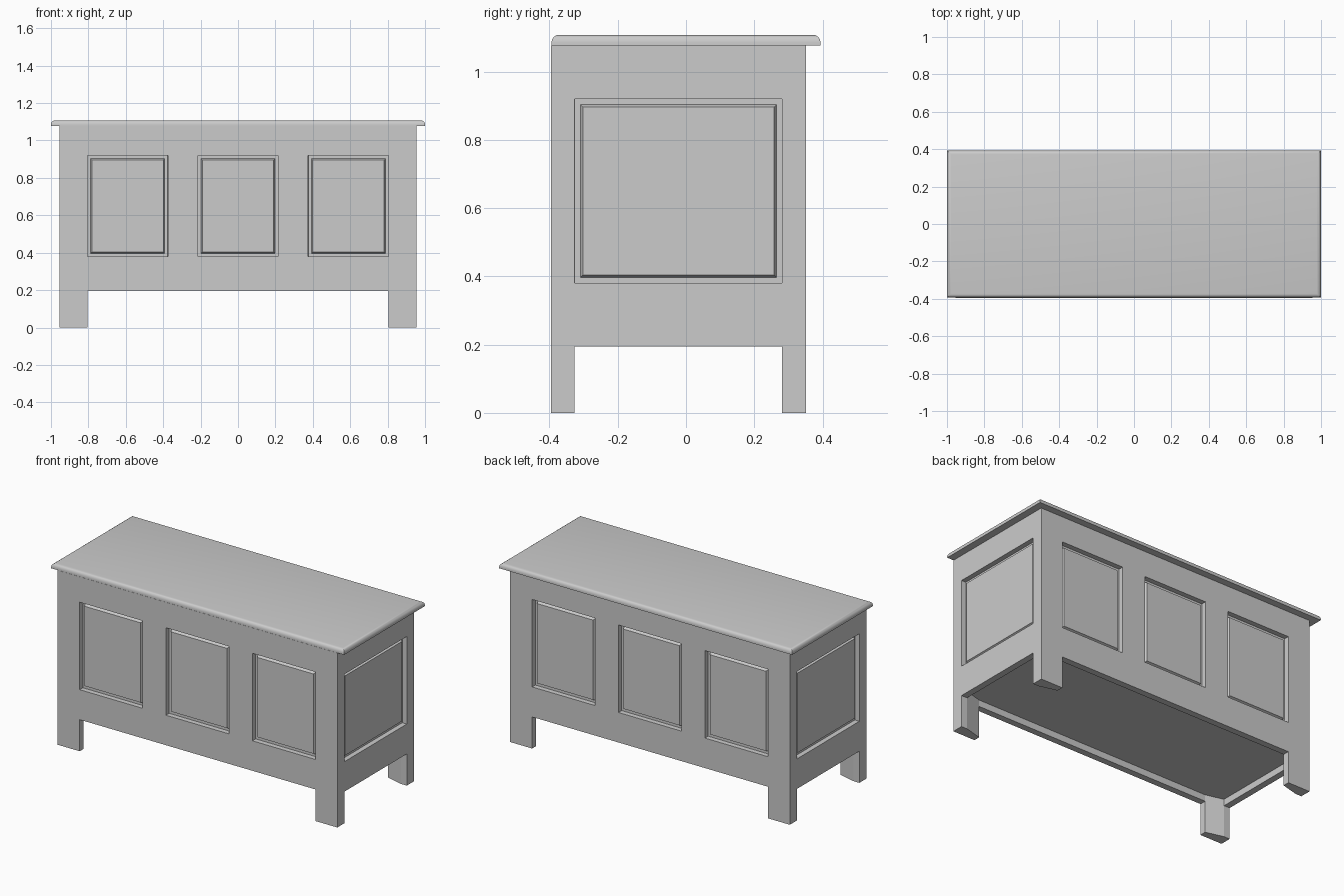
import bpy, bmesh

if "Cube" in bpy.data.objects:
    bpy.data.objects.remove(bpy.data.objects["Cube"])

grey = bpy.data.materials.new("plain grey")
grey.use_nodes = True
COLOUR = (0.6, 0.6, 0.6, 1)
grey.diffuse_color = COLOUR
grey.node_tree.nodes["Principled BSDF"].inputs["Base Color"].default_value = COLOUR

HX, HY = 0.955, 0.373          # half size of the body
LEG_X, LEG_Y = 0.805, 0.304    # inner ends of the legs
WALL = 0.04                    # apron thickness
APRON, FLOOR, TOP = 0.195, 0.235, 1.077
PANEL_LOW, PANEL_HIGH = 0.38, 0.92
BODY_Y = -0.022                # the body sits flush with the lid's front


def finish(bm, name, y=0.0):
    mesh = bpy.data.meshes.new(name)
    bm.to_mesh(mesh)
    bm.free()
    obj = bpy.data.objects.new(name, mesh)
    obj.location.y = y
    mesh.materials.append(grey)
    bpy.context.collection.objects.link(obj)
    return obj


def add_face(bm, points):
    return bm.faces.new([bm.verts.new(p) for p in points])


def wall(bm, cuts, panel_columns, place):
    """Grid wall with legs at both ends; returns the panel cells."""
    heights = [0, APRON, PANEL_LOW, PANEL_HIGH, TOP]
    panels = []
    last = len(cuts) - 2
    for i in range(last + 1):
        for j in range(4):
            if j == 0 and 0 < i < last:
                continue
            a, b, low, high = cuts[i], cuts[i + 1], heights[j], heights[j + 1]
            face = add_face(bm, [place(a, low), place(b, low), place(b, high), place(a, high)])
            if j == 2 and i in panel_columns:
                panels.append(face)
    return panels


# Chest body: four panelled walls
bm = bmesh.new()
long_cuts = [-HX, -LEG_X, -0.375, -0.215, 0.215, 0.375, LEG_X, HX]
side_cuts = [-HY, -LEG_Y, LEG_Y, HY]
panels = []
for s in (-1, 1):
    panels += wall(bm, long_cuts, (1, 3, 5), lambda u, z: (u, s * HY, z))
    panels += wall(bm, side_cuts, (1,), lambda u, z: (s * HX, u, z))

# Five-sided legs with a slanted inner face
IX, IY = HX - WALL, HY - WALL
for sx in (-1, 1):
    for sy in (-1, 1):
        foot = [(HX, HY), (LEG_X, HY), (LEG_X, IY), (IX, LEG_Y), (HX, LEG_Y)]
        foot = [(x * sx, y * sy) for x, y in foot]
        add_face(bm, [(x, y, 0) for x, y in foot])
        for k in (1, 2, 3):
            (ax, ay), (bx, by) = foot[k], foot[k + 1]
            high = FLOOR if k == 2 else APRON
            ring = [(ax, ay, 0), (bx, by, 0), (bx, by, APRON), (ax, ay, APRON)]
            add_face(bm, ring)
            if k == 2:
                add_face(bm, [(ax, ay, APRON), (bx, by, APRON), (bx, by, high), (ax, ay, high)])

# Apron undersides and inner faces
for s in (-1, 1):
    for outer, inner, end, swap in ((HY, IY, LEG_X, False), (HX, IX, LEG_Y, True)):
        def place(u, v, z):
            return (s * v, u, z) if swap else (u, s * v, z)
        for v0, z0, v1, z1 in ((outer, APRON, inner, APRON), (inner, APRON, inner, FLOOR)):
            add_face(bm, [place(-end, v0, z0), place(end, v0, z0),
                          place(end, v1, z1), place(-end, v1, z1)])

# Recessed floor
add_face(bm, [(x, y, FLOOR) for x, y in (
    (LEG_X, IY), (-LEG_X, IY), (-IX, LEG_Y), (-IX, -LEG_Y),
    (-LEG_X, -IY), (LEG_X, -IY), (IX, -LEG_Y), (IX, LEG_Y))])

bmesh.ops.remove_doubles(bm, verts=bm.verts, dist=0.0005)
# Long wall edges are split by the panel cuts, so join the apron edges to them
bmesh.ops.holes_fill(bm, edges=[e for e in bm.edges if e.is_boundary
                                and all(v.co.z > TOP - 0.01 for v in e.verts)], sides=0)
bmesh.ops.recalc_face_normals(bm, faces=bm.faces)
for p in panels:               # make sure the walls face outward
    c = p.calc_center_median()
    out = p.normal.y * c.y if abs(p.normal.y) > 0.5 else p.normal.x * c.x
    if out < 0:
        bmesh.ops.reverse_faces(bm, faces=bm.faces)
        break

# Panels: sunk groove round a raised field
for thickness, depth in ((0.001, -0.03), (0.023, 0), (0.01, 0.016)):
    bmesh.ops.inset_individual(bm, faces=panels, thickness=thickness, depth=depth)
finish(bm, "chest_body", BODY_Y)

# Lid with rounded upper edges
bm = bmesh.new()
bmesh.ops.create_cube(bm, size=1)
for v in bm.verts:
    v.co.x *= 2.0
    v.co.y *= 0.788
    v.co.z = TOP if v.co.z < 0 else 1.108
upper = [e for e in bm.edges if all(v.co.z > 1.1 for v in e.verts)]
bmesh.ops.bevel(bm, geom=upper, offset=0.022, segments=4, profile=0.5, affect='EDGES')
lid = finish(bm, "lid")
bpy.ops.object.select_all(action='DESELECT')
lid.select_set(True)
bpy.context.view_layer.objects.active = lid
bpy.ops.object.shade_smooth_by_angle(angle=0.6)
